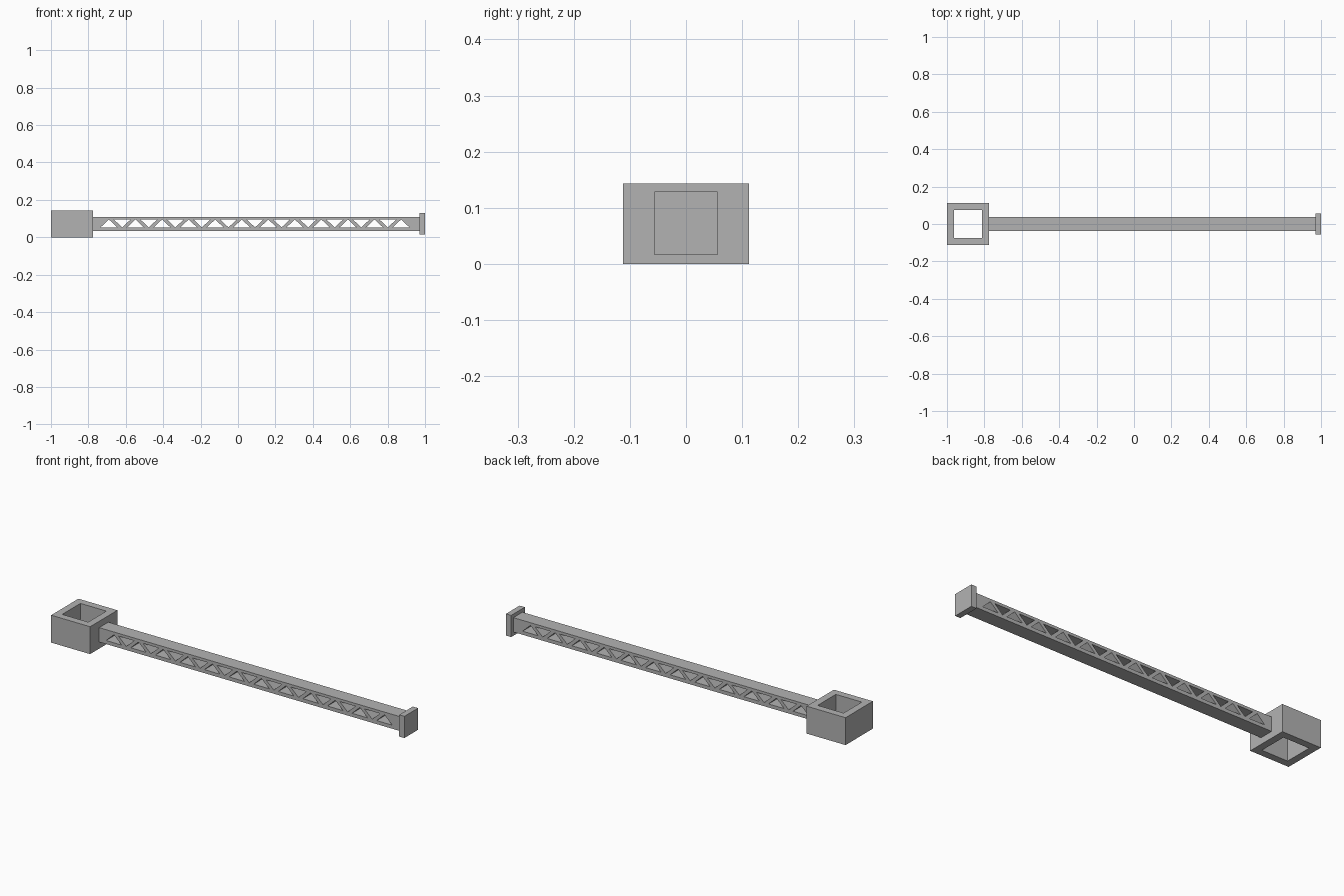
import bpy
from math import pi

cube = bpy.data.objects.get("Cube")
if cube:
    bpy.data.objects.remove(cube, do_unlink=True)

grey = bpy.data.materials.new("plain grey")
grey.use_nodes = True
grey.diffuse_color = (0.45, 0.45, 0.45, 1)
grey.node_tree.nodes["Principled BSDF"].inputs["Base Color"].default_value = grey.diffuse_color


def rect(x0, x1, y0, y1):
    return [(x0, y0), (x1, y0), (x1, y1), (x0, y1)]


def extruded(name, loops, depth, location, tilt=0):
    """Extrude an outline (first loop) with holes (other loops) into a mesh."""
    curve = bpy.data.curves.new(name, "CURVE")
    curve.dimensions = "2D"
    curve.fill_mode = "BOTH"
    curve.extrude = depth / 2
    for loop in loops:
        spline = curve.splines.new("POLY")
        spline.points.add(len(loop) - 1)
        for point, (x, y) in zip(spline.points, loop):
            point.co = (x, y, 0, 1)
        spline.use_cyclic_u = True
    helper = bpy.data.objects.new(name + " outline", curve)
    bpy.context.collection.objects.link(helper)
    bpy.context.view_layer.update()
    graph = bpy.context.evaluated_depsgraph_get()
    mesh = bpy.data.meshes.new_from_object(helper.evaluated_get(graph))
    bpy.data.objects.remove(helper, do_unlink=True)
    bpy.data.curves.remove(curve)
    mesh.materials.clear()
    mesh.materials.append(grey)
    mesh.shade_flat()
    obj = bpy.data.objects.new(name, mesh)
    obj.location = location
    obj.rotation_euler.x = tilt
    bpy.context.collection.objects.link(obj)
    return obj


AXIS = 0.072      # height of the beam's centre line
HALF = 0.0375     # half the beam's thickness

# Open square socket at the right end
extruded("socket", [rect(-0.1125, 0.1125, -0.1125, 0.1125),
                    rect(-0.075, 0.075, -0.075, 0.075)],
         0.143, (-0.8875, 0, 0.0715))

# Beam pierced by alternating upright and inverted triangles
loops = [rect(-0.775, 0.97, -HALF, HALF)]
for i in range(23):
    x = -0.69 + i * 0.071
    base, tip = (-0.019, 0.023) if i % 2 == 0 else (0.023, -0.019)
    loops.append([(x - 0.045, base), (x + 0.045, base), (x, tip)])
extruded("truss_beam", loops, 2 * HALF, (0, 0, AXIS), pi / 2)

# Square plate closing the left end
extruded("end_plate", [rect(0.97, 1.0, -0.0565, 0.0565)], 0.113, (0, 0, AXIS), pi / 2)
